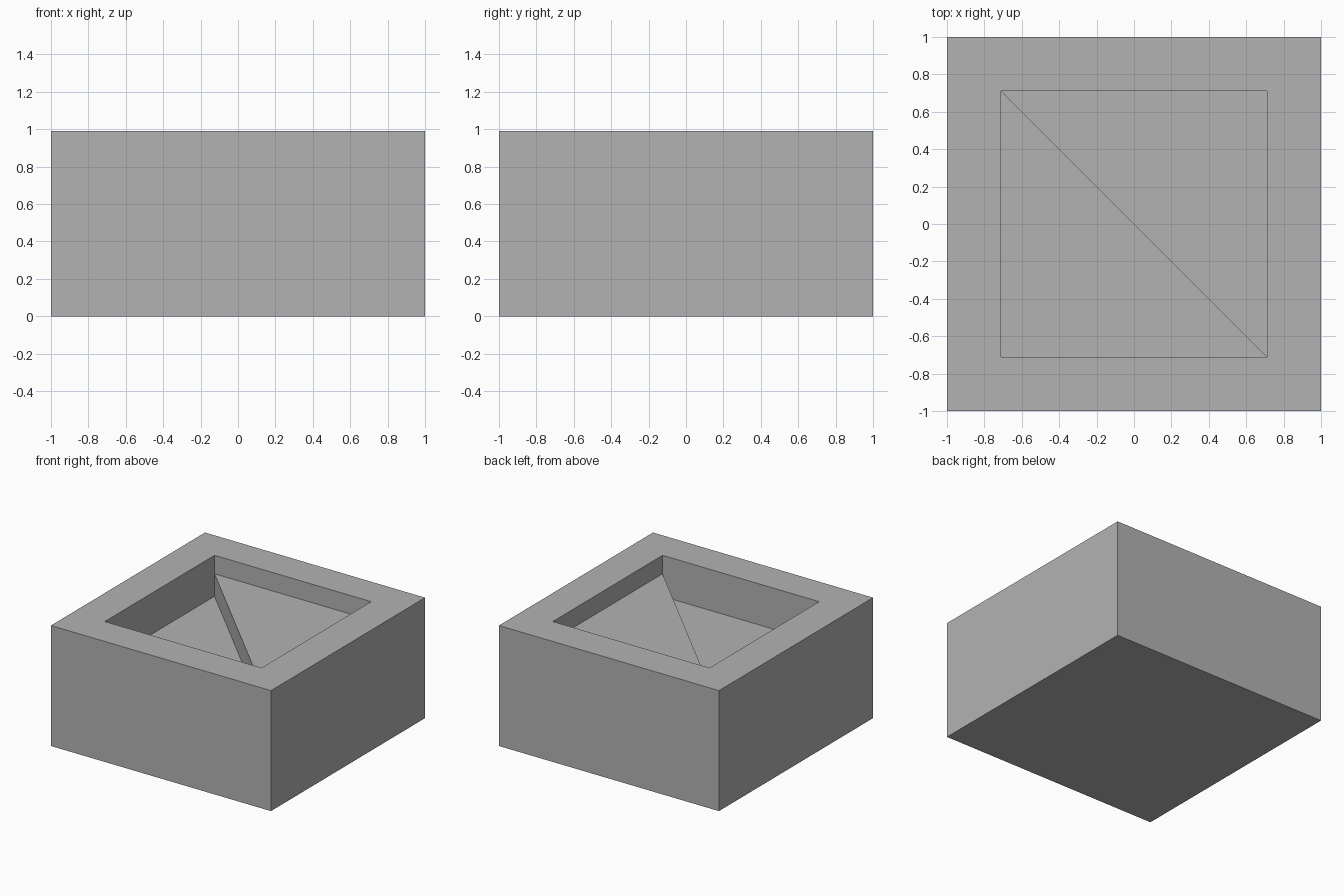
import bpy, bmesh, math
from mathutils import Vector

if "Cube" in bpy.data.objects:
    bpy.data.objects.remove(bpy.data.objects["Cube"], do_unlink=True)

HEIGHT = 0.99        # block height
RIM = 0.288          # width of the flat rim
SHALLOW = 0.152      # depth of the upper floor
STEP = 0.185         # further drop to the lower floor


def sink(bm, face, depth):
    """Push one face straight down, making walls around it."""
    new = bmesh.ops.extrude_discrete_faces(bm, faces=[face])["faces"][0]
    bmesh.ops.translate(bm, vec=(0, 0, -depth), verts=new.verts)
    return new


bm = bmesh.new()

# Solid block standing on the ground
bmesh.ops.create_cube(bm, size=2)
for v in bm.verts:
    v.co.z = HEIGHT if v.co.z > 0 else 0

# Square recess in the top
top = max(bm.faces, key=lambda f: f.calc_center_median().z)
bmesh.ops.inset_individual(bm, faces=[top], thickness=RIM, use_even_offset=True)
floor = sink(bm, top, SHALLOW)

# Split the floor on its diagonal and drop the front left half
ends = [v for v in floor.verts if v.co.x * v.co.y < 0]
halves = [floor, bmesh.utils.face_split(floor, ends[0], ends[1])[0]]
sink(bm, min(halves, key=lambda f: f.calc_center_median().dot(Vector((1, 1, 0)))), STEP)

# Merge coplanar wall pieces
bmesh.ops.dissolve_limit(bm, angle_limit=math.radians(1), verts=bm.verts, edges=bm.edges)
bmesh.ops.recalc_face_normals(bm, faces=bm.faces)

mesh = bpy.data.meshes.new("recessed_block")
bm.to_mesh(mesh)
bm.free()
block = bpy.data.objects.new("recessed_block", mesh)
bpy.context.collection.objects.link(block)

# Plain grey finish
grey = bpy.data.materials.new("plain grey")
grey.use_nodes = True
colour = (0.45, 0.45, 0.45, 1)
grey.diffuse_color = colour
grey.node_tree.nodes["Principled BSDF"].inputs["Base Color"].default_value = colour
mesh.materials.append(grey)
